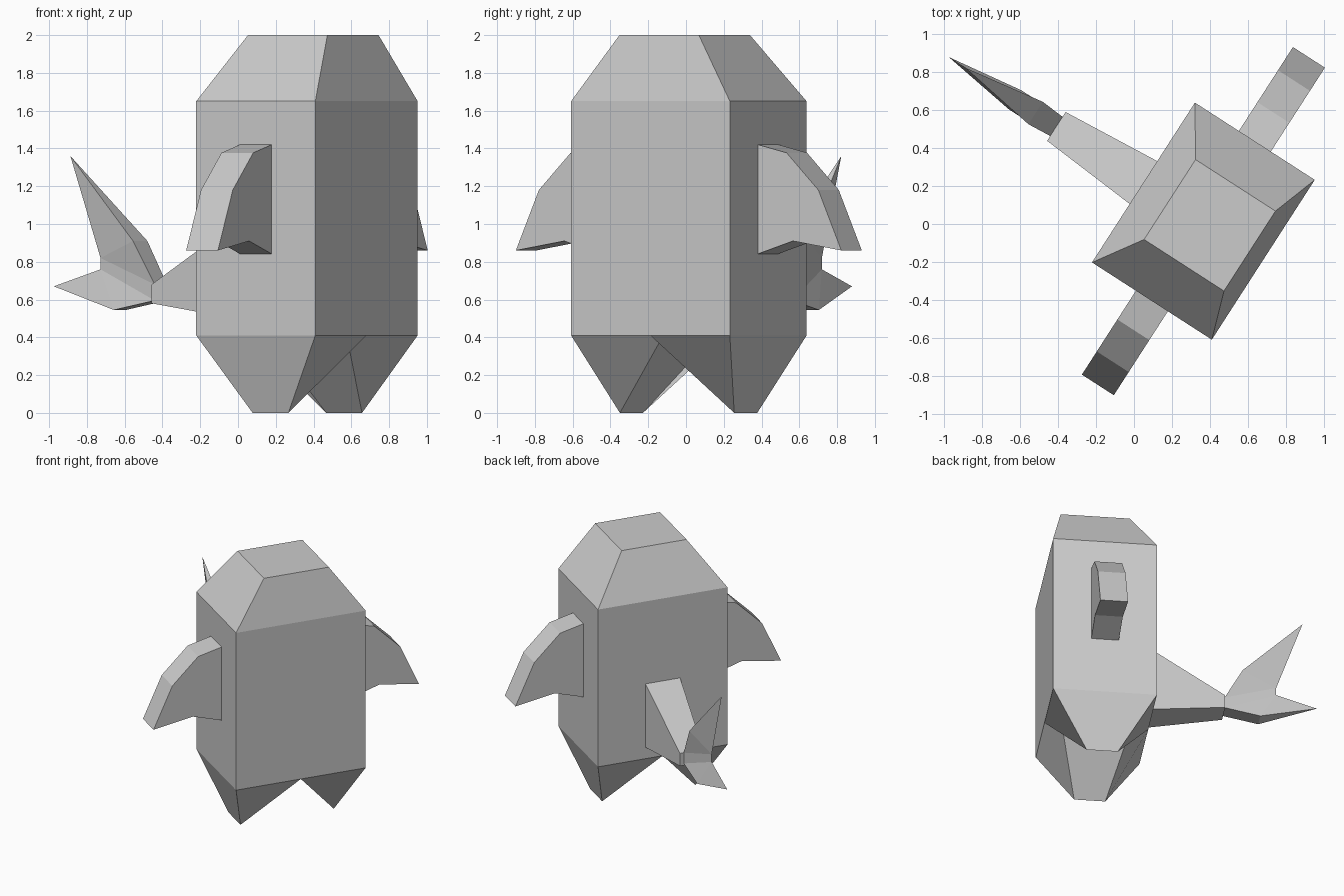
import bpy, bmesh, math

if "Cube" in bpy.data.objects:
    bpy.data.objects.remove(bpy.data.objects["Cube"])

CENTRE = (0.365, 0.015, 0)      # the figure is modelled facing -y, then turned and moved
TURN = math.radians(57.2)


def place(name, mesh, mirror=False):
    ob = bpy.data.objects.new(name, mesh)
    bpy.context.collection.objects.link(ob)
    ob.location = CENTRE
    ob.rotation_euler = (0, 0, TURN)
    if mirror:
        mod = ob.modifiers.new("mirror", 'MIRROR')
        mod.merge_threshold = 0.0005
    return ob


def hull(name, section):
    """Convex solid from (half_width, y, z) points mirrored across x."""
    bm = bmesh.new()
    for w, y, z in section:
        for x in ((w, -w) if w else (0,)):
            bm.verts.new((x, y, z))
    bmesh.ops.convex_hull(bm, input=bm.verts[:])
    bmesh.ops.dissolve_limit(bm, angle_limit=0.01, verts=bm.verts[:], edges=bm.edges[:])
    bmesh.ops.recalc_face_normals(bm, faces=bm.faces[:])
    mesh = bpy.data.meshes.new(name)
    bm.to_mesh(mesh)
    bm.free()
    return place(name, mesh)


# Body with head and legs: left half, mirrored
def ring(half, front, back, z):
    return [(-half, back, z), (-half, front, z), (0, front, z), (0, back, z)]


verts = ring(0.5, -0.375, 0.375, 0.41) + ring(0.5, -0.375, 0.375, 1.65) + ring(0.25, -0.29, 0.21, 2.0)
verts += [(0, -0.25, 0.41), (0, 0.25, 0.41), (-0.36, -0.115, 0), (-0.36, 0.11, 0)]
faces = [(8, 9, 10, 11)]
for b in (0, 4):
    faces += [(b + i, b + j, b + j + 4, b + i + 4) for i, j in ((0, 1), (1, 2), (3, 0))]
faces += [(14, 12, 2, 1), (3, 13, 15, 0), (0, 15, 14, 1), (12, 14, 15, 13)]
mesh = bpy.data.meshes.new("body")
mesh.from_pydata(verts, [], faces)
place("body", mesh, mirror=True)

# Side fins: extruded profile, mirrored
profile = [(0.5, 0.842), (0.72, 0.91), (1.025, 0.86), (0.88, 1.18), (0.68, 1.377), (0.5, 1.42)]
bm = bmesh.new()
face = bm.faces.new([bm.verts.new((x, -0.1, z)) for x, z in profile])
new = bmesh.ops.extrude_face_region(bm, geom=[face])["geom"]
bmesh.ops.translate(bm, vec=(0, 0.2, 0), verts=[g for g in new if isinstance(g, bmesh.types.BMVert)])
if len(bm.faces) < len(profile) + 2:      # keep the front cap
    bm.verts.ensure_lookup_table()
    bm.faces.new(bm.verts[:len(profile)])
bmesh.ops.recalc_face_normals(bm, faces=bm.faces[:])
mesh = bpy.data.meshes.new("side_fins")
bm.to_mesh(mesh)
bm.free()
place("side_fins", mesh, mirror=True)

# Tail stem tapering backwards
hull("tail_stem", [(0.134, 0.375, 0.5), (0.134, 0.375, 1.0), (0.09, 0.92, 0.58), (0.09, 0.92, 0.68)])

# Forked tail fin: web between the prongs, upper prong, lower prong
top_root, low_root = (0.06, 0.92, 0.68), (0.06, 0.92, 0.595)
top_notch, low_notch = (0, 1.30, 0.82), (0, 1.30, 0.76)
hull("tail_web", [top_root, low_root, top_notch, low_notch])
hull("tail_upper_prong", [top_root, top_notch, (0.07, 1.05, 0.91), (0, 1.49, 1.36)])
hull("tail_lower_prong", [low_root, low_notch, (0.06, 1.178, 0.545), (0, 1.594, 0.67)])
